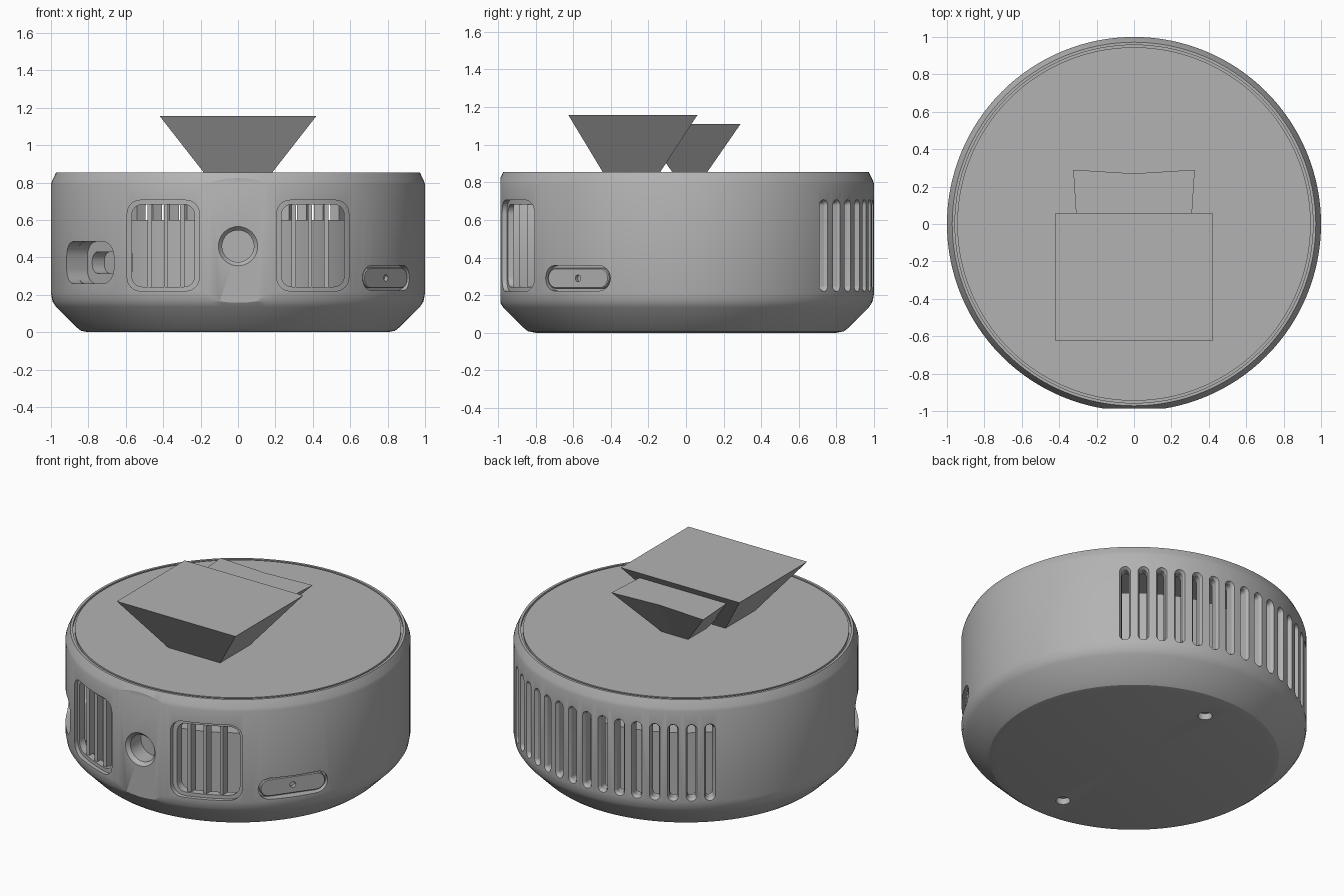
import bpy, bmesh, math
from mathutils import Vector

cube = bpy.data.objects.get("Cube")
if cube:
    bpy.data.objects.remove(cube, do_unlink=True)

grey = bpy.data.materials.new("shell grey")
grey.use_nodes = True
grey.diffuse_color = (0.45, 0.45, 0.45, 1)
grey.node_tree.nodes["Principled BSDF"].inputs["Base Color"].default_value = grey.diffuse_color


def finish(name, bm):
    bmesh.ops.recalc_face_normals(bm, faces=bm.faces)
    mesh = bpy.data.meshes.new(name)
    bm.to_mesh(mesh)
    bm.free()
    mesh.materials.append(grey)
    obj = bpy.data.objects.new(name, mesh)
    bpy.context.collection.objects.link(obj)
    return obj


def lathe(name, profile, steps=128):
    bm = bmesh.new()
    verts = [bm.verts.new((r, 0, z)) for r, z in profile]
    edges = [bm.edges.new(pair) for pair in zip(verts, verts[1:])]
    bmesh.ops.spin(bm, geom=verts + edges, axis=(0, 0, 1), cent=(0, 0, 0),
                   angle=math.tau, steps=steps, use_merge=True)
    bmesh.ops.remove_doubles(bm, verts=bm.verts, dist=1e-5)
    return finish(name, bm)


def loft(bm, az, z, w, h, r, layers, u=0, seg=6):
    """Rounded rectangle lofted along the outward direction az; layers = (distance, growth)."""
    a = math.radians(az)
    out, side = Vector((math.cos(a), math.sin(a), 0)), Vector((-math.sin(a), math.cos(a), 0))
    loops = []
    for dist, grow in layers:
        rad, loop = r + grow, []
        for q, (sx, sz) in enumerate(((1, 1), (-1, 1), (-1, -1), (1, -1))):
            for i in range(seg + 1):
                t = (q + i / seg) * math.pi / 2
                pu = u + sx * (w / 2 - r) + rad * math.cos(t)
                pz = z + sz * (h / 2 - r) + rad * math.sin(t)
                loop.append(bm.verts.new(out * dist + side * pu + Vector((0, 0, pz))))
        loops.append(loop)
    for lo, hi in zip(loops, loops[1:]):
        for i in range(len(lo)):
            j = (i + 1) % len(lo)
            bm.faces.new((lo[i], lo[j], hi[j], hi[i]))
    bm.faces.new(loops[0])
    bm.faces.new(loops[-1])
    bmesh.ops.remove_doubles(bm, verts=bm.verts, dist=1e-5)


def shape(name, *lofts):
    bm = bmesh.new()
    for args, extra in lofts:
        loft(bm, *args, **extra)
    return finish(name, bm)


def boolean(obj, tool, operation="DIFFERENCE", keep=False):
    mod = obj.modifiers.new(operation, "BOOLEAN")
    mod.operation, mod.object, mod.solver = operation, tool, "EXACT"
    bpy.context.view_layer.objects.active = obj
    bpy.ops.object.modifier_apply(modifier=mod.name)
    if not keep:
        bpy.data.objects.remove(tool, do_unlink=True)


def smooth(obj):
    bpy.ops.object.select_all(action="DESELECT")
    obj.select_set(True)
    bpy.context.view_layer.objects.active = obj
    bpy.ops.object.shade_smooth_by_angle(angle=math.radians(25))


FRONT, PORT, PLATE = -90, 216, -36

# Hollow round shell with a chamfered base and a grooved lid
body = lathe("body_shell", [
    (0, 0), (.80, 0), (.84, .008), (.868, .03), (.972, .135), (.992, .165), (1, .21),
    (1, .79), (.994, .81), (.972, .855), (.957, .855), (.957, .84), (.945, .84),
    (.945, .855), (0, .855)])
boolean(body, lathe("cavity", [(0, .12), (.93, .12), (.93, .78), (0, .78)]))
core = lathe("inner_core", [(0, .1), (.88, .1), (.88, .6), (0, .6)])

# Housings behind the sensor hole and the side port
boolean(body, shape("sensor_housing", ((FRONT, .46, .26, .26, .02, [(.76, 0), (.94, 0)]), {})), "UNION")
boolean(body, shape("port_housing", ((PORT, .372, .45, .27, .02, [(.70, 0), (.91, 0)]), {})), "UNION")

# Flattened front
boolean(body, shape("front_trim", ((FRONT, .5, 1, 2, .01, [(.987, 0), (1.2, 0)]), {})))

# Sensor hole and stepped port pocket, cut through shell and core
for tool in (
        shape("sensor_cut", ((FRONT, .46, .17, .17, .085,
                              [(.86, 0), (.965, 0), (.987, .02), (1.1, .02)]), {"seg": 10})),
        shape("port_cut", ((PORT, .372, .43, .225, .08, [(.84, 0), (1.1, 0)]), {})),
        shape("socket_cut", ((PORT, .372, .34, .115, .05, [(.76, 0), (.9, 0)]), {}))):
    boolean(core, tool, keep=True)
    boolean(body, tool)

# Front windows: shallow rim following the wall, then a through opening
rims = shape("window_rims", *[((FRONT, .463, .385, .485, .07, [(.6, 0), (1.1, 0)]), {"u": s * .4})
                              for s in (-1, 1)])
boolean(rims, lathe("rim_floor", [(0, -.1), (.975, -.1), (.975, 1), (0, 1)]))
boolean(body, rims)
boolean(body, shape("window_cuts", *[((FRONT, .463, .335, .44, .055, [(.6, 0), (1.1, 0)]), {"u": s * .4})
                                     for s in (-1, 1)]))

# Rear vents with chamfered edges
boolean(body, shape("vent_cuts", *[
    ((90 + i * 6.14, .463, .044, .47, .022, [(.89, 0), (.982, 0), (1.0, .01), (1.05, .01)]), {})
    for i in range(-7, 8)]))

# Recess for the side cover
boolean(body, shape("cover_recess", ((PLATE, .29, .425, .135, .067, [(.95, 0), (1.1, 0)]), {})))

# Two screw holes underneath
for y in (-.64, .64):
    bm = bmesh.new()
    bmesh.ops.create_cone(bm, cap_ends=True, segments=24, radius1=.042, radius2=.042, depth=.08)
    bmesh.ops.translate(bm, verts=bm.verts, vec=(0, y, 0))
    boolean(body, finish("screw_cut", bm))
smooth(body)
smooth(core)

# Side cover with a pin hole
cover = shape("side_cover", ((PLATE, .29, .4, .11, .055, [(.94, 0), (.972, 0), (.977, -.005)]), {}))
boolean(cover, shape("pin_cut", ((PLATE, .29, .036, .036, .018, [(.955, 0), (1.1, 0)]), {})))
smooth(cover)

# Window bars
for s, label in ((-1, "right"), (1, "left")):
    for i in (-1, 0, 1):
        x = s * .385 + i * .087
        d = math.sqrt(.965 ** 2 - x * x)
        smooth(shape(f"{label}_window_bar", ((FRONT, .463, .022, .48, .005,
                                              [(d - .05, 0), (d, 0)]), {"u": x, "seg": 2})))


# Flared blocks on the lid
def flared_block(name, bottom, top, z_top):
    bm = bmesh.new()
    lo = [bm.verts.new((x, y, .85)) for x, y in bottom]
    hi = [bm.verts.new((x, y, z_top)) for x, y in top]
    bm.faces.new(lo)
    bm.faces.new(hi)
    for i in range(len(lo)):
        j = (i + 1) % len(lo)
        bm.faces.new((lo[i], lo[j], hi[j], hi[i]))
    return finish(name, bm)


flared_block("front_block",
             [(-.18, -.44), (.18, -.44), (.18, -.14), (-.18, -.14)],
             [(-.42, -.625), (.42, -.625), (.42, .06), (-.42, .06)], 1.157)
flared_block("rear_block",
             [(-.09, -.07), (.09, -.07), (.09, .11), (0, .11), (-.09, .11)],
             [(-.29, -.25), (.29, -.25), (.325, .29), (0, .27), (-.325, .29)], 1.11)
